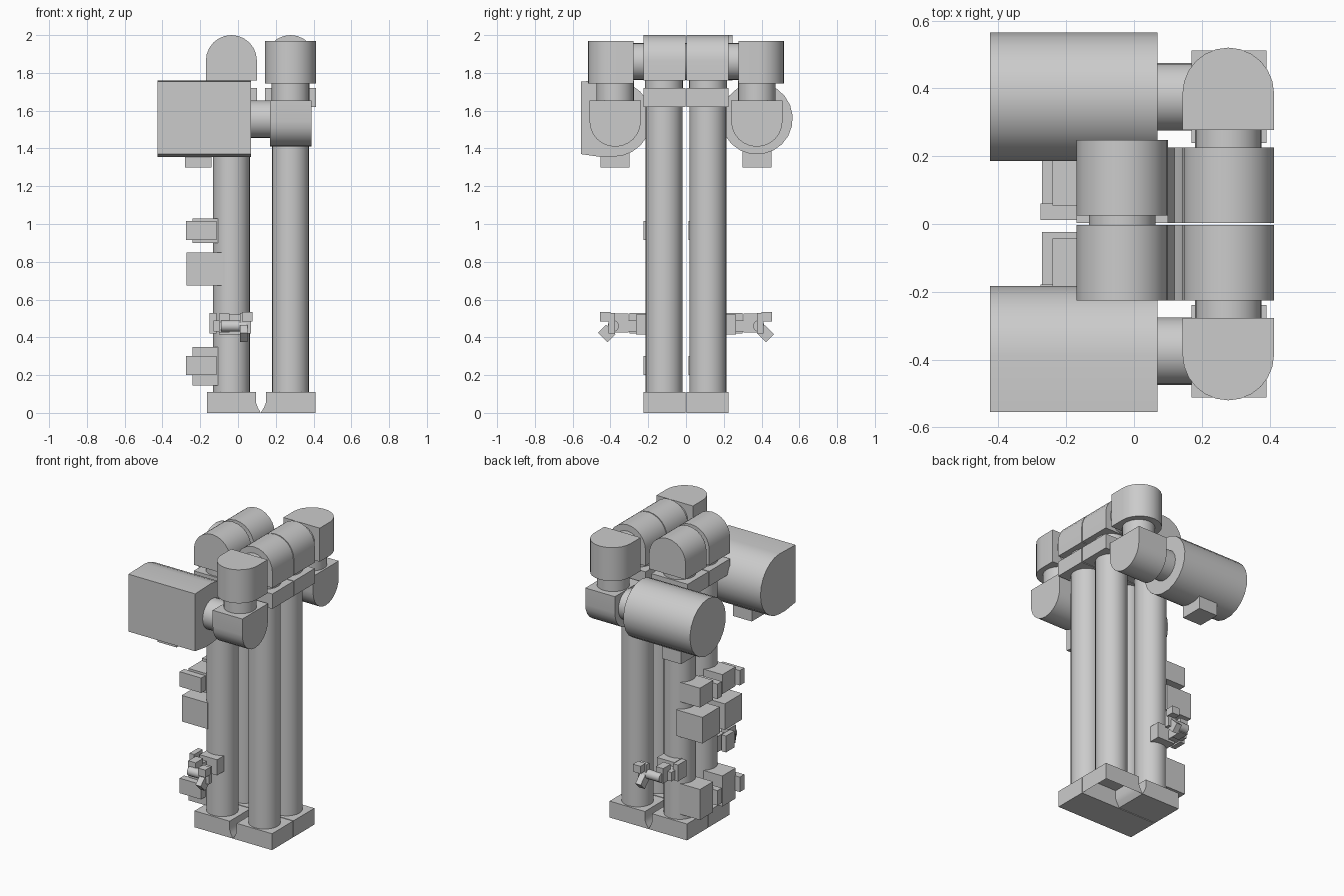
import bpy, bmesh, math
from mathutils import Matrix, Vector

if "Cube" in bpy.data.objects:
    bpy.data.objects.remove(bpy.data.objects["Cube"])

grey = bpy.data.materials.new("plain_grey")
grey.diffuse_color = (0.6, 0.6, 0.6, 1)
grey.use_nodes = True
grey.node_tree.nodes["Principled BSDF"].inputs["Base Color"].default_value = grey.diffuse_color


def finish(name, bm, angle=30):
    bmesh.ops.recalc_face_normals(bm, faces=bm.faces[:])
    me = bpy.data.meshes.new(name)
    bm.to_mesh(me)
    bm.free()
    me.materials.append(grey)
    ob = bpy.data.objects.new(name, me)
    bpy.context.collection.objects.link(ob)
    bpy.ops.object.select_all(action='DESELECT')
    ob.select_set(True)
    bpy.context.view_layer.objects.active = ob
    bpy.ops.object.shade_smooth_by_angle(angle=math.radians(angle))
    return ob


def box(name, x, y, z, tilt=0):
    """Box from (min, max) pairs, optionally tilted about x."""
    bm = bmesh.new()
    c = Vector([(a + b) / 2 for a, b in (x, y, z)])
    s = [abs(b - a) for a, b in (x, y, z)]
    bmesh.ops.create_cube(bm, size=1, matrix=Matrix.Translation(c)
                          @ Matrix.Rotation(tilt, 4, 'X') @ Matrix.Diagonal((*s, 1)))
    return finish(name, bm)


def rod(name, a, b, r, n=24):
    """Cylinder from point a to point b."""
    a, b = Vector(a), Vector(b)
    d = b - a
    bm = bmesh.new()
    bmesh.ops.create_cone(bm, cap_ends=True, segments=n, radius1=r, radius2=r, depth=d.length,
                          matrix=Matrix.Translation((a + b) / 2) @ d.to_track_quat('Z', 'Y').to_matrix().to_4x4())
    return finish(name, bm)


def prism(name, axis, pts, lo, hi):
    """Extrude a 2D profile along axis; the profile uses the other two axes in order."""
    def put(p, t):
        v = list(p)
        v.insert('xyz'.index(axis), t)
        return v
    bm = bmesh.new()
    f = bm.faces.new([bm.verts.new(put(p, lo)) for p in pts])
    new = bmesh.ops.extrude_face_region(bm, geom=[f])['geom']
    shift = Vector(put((0, 0), hi - lo))
    bmesh.ops.translate(bm, vec=shift, verts=[v for v in new if isinstance(v, bmesh.types.BMVert)])
    return finish(name, bm)


def arc(cx, cy, r, a0, a1, n=12):
    return [(cx + r * math.cos(math.radians(a0 + (a1 - a0) * i / n)),
             cy + r * math.sin(math.radians(a0 + (a1 - a0) * i / n))) for i in range(n + 1)]


LEFT, RIGHT = -0.035, 0.278

# four pillars with feet, caps and round-topped heads
for side, sy in (("front", -1), ("back", 1)):
    ya, yb = sorted((sy * 0.003, sy * 0.225))
    for col, px in (("left", LEFT), ("right", RIGHT)):
        tag = f"{side}_{col}"
        rod(f"{tag}_pillar", (px, sy * 0.116, 0.11), (px, sy * 0.116, 1.62), 0.098)
        if col == "left":
            foot = [(-0.165, 0), (0.12, 0), (0.104, 0.03), (0.095, 0.055), (0.095, 0.11), (-0.165, 0.11)]
        else:
            foot = [(0.41, 0), (0.12, 0), (0.138, 0.03), (0.148, 0.055), (0.148, 0.11), (0.41, 0.11)]
        ob = prism(f"{tag}_foot", 'y', foot, ya, yb)
        if tag == "back_right":  # this foot is open underneath
            bm = bmesh.new()
            bm.from_mesh(ob.data)
            bmesh.ops.delete(bm, geom=[f for f in bm.faces if f.normal.z < -0.99], context='FACES')
            bm.to_mesh(ob.data)
            bm.free()
        box(f"{tag}_cap", (px - 0.135, px + 0.135), (ya, yb), (1.62, 1.72))
        rod(f"{tag}_cap_neck", (px, sy * 0.116, 1.72), (px, sy * 0.116, 1.77), 0.1)
        off = 0.022 if tag == "back_left" else 0
        prism(f"{tag}_head", 'y', [(px - 0.135, 1.76), (px + 0.135, 1.76)] + arc(px, 1.865, 0.135, 0, 180),
              ya + off, yb + off)
rod("left_head_link", (LEFT, -0.05, 1.86), (LEFT, 0.05, 1.86), 0.098)

# jointed arms carrying the two large motors
for side, s in (("front", -1), ("back", 1)):
    cy = s * 0.375
    rod(f"{side}_shoulder_link", (RIGHT, s * 0.2, 1.86), (RIGHT, s * 0.29, 1.86), 0.098)
    prism(f"{side}_shoulder", 'z',
          [(RIGHT + 0.135, s * 0.277), (RIGHT + 0.135, s * 0.385)]
          + [(x, s * y) for x, y in arc(RIGHT, 0.385, 0.135, 0, 180)][1:]
          + [(RIGHT - 0.135, s * 0.277)], 1.745, 1.97)
    rod(f"{side}_elbow_link", (RIGHT, cy, 1.64), (RIGHT, cy, 1.76), 0.1)
    prism(f"{side}_elbow", 'x', [(cy - 0.136, 1.655), *arc(cy, 1.545, 0.136, 180, 360), (cy + 0.136, 1.655)],
          0.17, 0.39)
    rod(f"{side}_motor_link", (0.06, cy, 1.555), (0.18, cy, 1.555), 0.1)
    box(f"{side}_motor_tab", (-0.28, -0.14), (cy - 0.077, cy + 0.077), (1.30, 1.42))

# front motor: square outside, round inside; back motor: round
prism("front_motor", 'x', [(-0.555, 1.755), (-0.555, 1.37), (-0.45, 1.355)]
      + arc(-0.385, 1.558, 0.202, -90, 90, 12), -0.425, 0.07)
prism("back_motor", 'x', arc(0.375, 1.558, 0.19, -80, 260, 20), -0.425, 0.07)

# control boxes with side plates on the left pillars
for side, oy in (("front", -0.238), ("back", 0.0)):
    for part, z0, z1, p0, p1 in (("upper", 0.90, 1.03, 0.915, 1.015), ("lower", 0.145, 0.35, 0.20, 0.30)):
        box(f"{side}_{part}_box", (-0.24, -0.09), (oy + 0.055, oy + 0.195), (z0, z1))
        box(f"{side}_{part}_plate", (-0.275, -0.115), (oy + 0.012, oy + 0.06), (p0, p1))
    box(f"{side}_middle_box", (-0.272, -0.08), (oy + 0.03, oy + 0.215), (0.675, 0.85))

# small jointed handles on the outer sides of the left pillars
for side, s in (("front", -1), ("back", 1)):
    box(f"{side}_handle_mount", (-0.10, 0.03), (s * 0.19, s * 0.265), (0.415, 0.52))
    box(f"{side}_handle_bracket", (-0.15, -0.115), (s * 0.21, s * 0.30), (0.42, 0.53))
    box(f"{side}_handle_arm", (-0.13, -0.05), (s * 0.26, s * 0.34), (0.43, 0.49))
    box(f"{side}_handle_block", (-0.10, -0.045), (s * 0.305, s * 0.385), (0.425, 0.525))
    rod(f"{side}_handle_grip", (-0.09, s * 0.385, 0.46), (0.045, s * 0.385, 0.46), 0.03, 16)
    box(f"{side}_handle_switch", (0.02, 0.076), (s * 0.40, s * 0.455), (0.485, 0.535))
    box(f"{side}_handle_plate", (0.01, 0.07), (s * 0.375, s * 0.41), (0.42, 0.53))
    box(f"{side}_handle_trigger", (0.01, 0.05), (s * 0.39, s * 0.45), (0.385, 0.455), math.radians(45))
